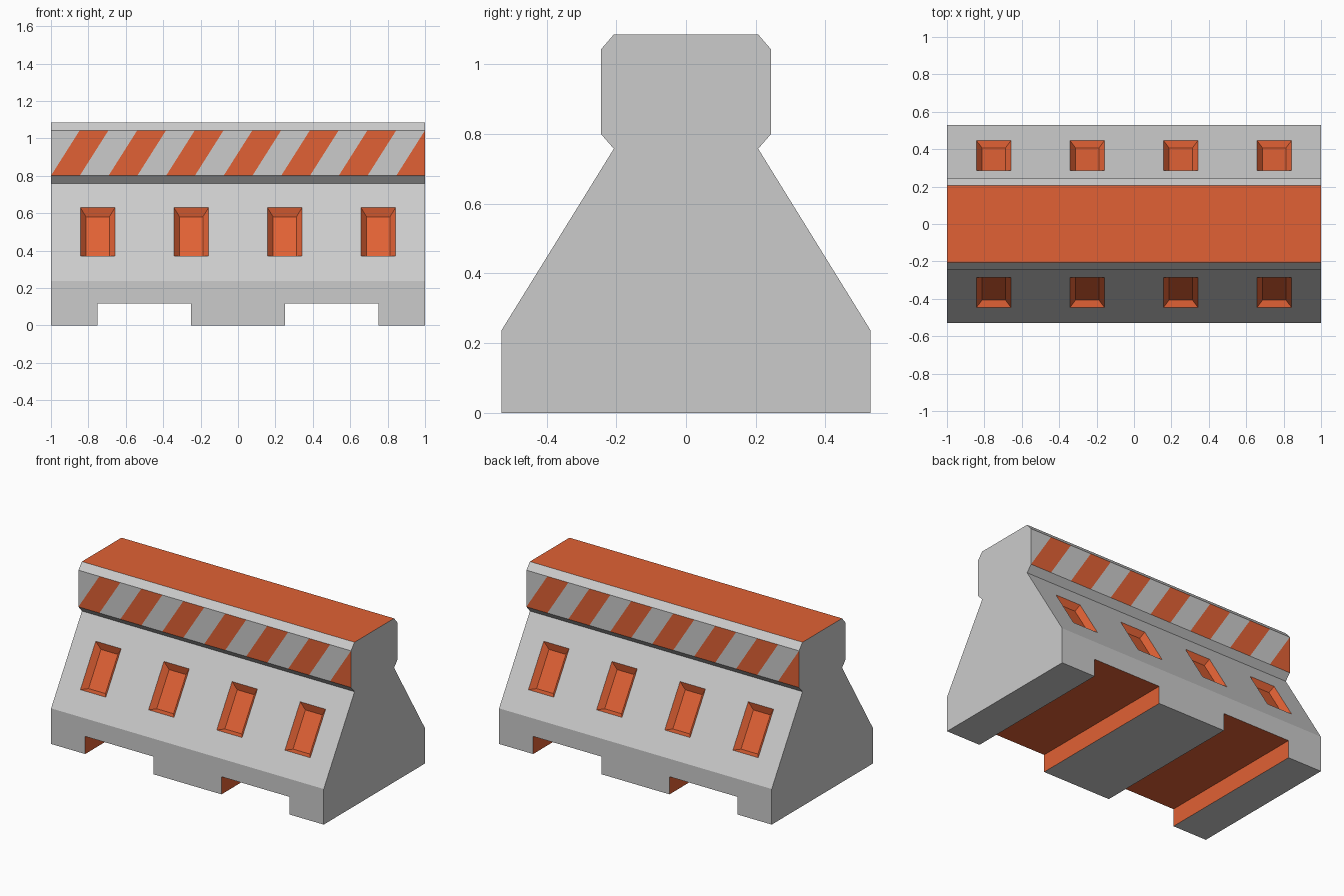
import bpy, bmesh, math
from mathutils import Vector

if "Cube" in bpy.data.objects:
    bpy.data.objects.remove(bpy.data.objects["Cube"])

orange = bpy.data.materials.new("orange_paint")
orange.diffuse_color = (0.75, 0.12, 0.035, 1)
orange.use_nodes = True
orange.node_tree.nodes["Principled BSDF"].inputs["Base Color"].default_value = orange.diffuse_color

# Barrier cross-section (half, y and z)
half = [(0.53, 0), (0.53, 0.236), (0.207, 0.758), (0.244, 0.8), (0.244, 1.043), (0.207, 1.086)]
profile = half + [(-y, z) for y, z in reversed(half)]
CAP_LO, CAP_HI, STRIPES = 0.8, 1.043, 13
W, H = 2 / STRIPES, CAP_HI - CAP_LO


def make_object(name, bm, mats):
    bmesh.ops.recalc_face_normals(bm, faces=bm.faces)
    mesh = bpy.data.meshes.new(name)
    bm.to_mesh(mesh)
    bm.free()
    for m in mats:
        mesh.materials.append(m)
    obj = bpy.data.objects.new(name, mesh)
    bpy.context.collection.objects.link(obj)
    return obj


def cap_faces(bm, side):
    return [f for f in bm.faces if f.normal.y * side > 0.99 and f.calc_center_median().z > CAP_LO]


# Barrier body: extruded profile
bm = bmesh.new()
end = bm.faces.new([bm.verts.new((-1, y, z)) for y, z in profile])
ext = bmesh.ops.extrude_face_region(bm, geom=[end])
bmesh.ops.translate(bm, vec=(2, 0, 0), verts=[v for v in ext["geom"] if isinstance(v, bmesh.types.BMVert)])
# keep both ends closed
if end not in bm.faces[:] and not any(all(v.co.x < -0.99 for v in f.verts) for f in bm.faces):
    bmesh.ops.holes_fill(bm, edges=bm.edges, sides=0)
bmesh.ops.recalc_face_normals(bm, faces=bm.faces)

# Slanted stripes cut into the front and back of the cap
for side in (-1, 1):
    d = -side
    for j in range(STRIPES):
        faces = cap_faces(bm, side)
        geom = set(faces)
        for f in faces:
            geom.update(f.edges)
            geom.update(f.verts)
        bmesh.ops.bisect_plane(bm, geom=list(geom), dist=1e-5,
                               plane_co=(d * (-1 + W * j), 0, CAP_LO),
                               plane_no=Vector((H, 0, -d * W)).normalized())
        bm.normal_update()
    for f in cap_faces(bm, side):
        c = f.calc_center_median()
        u = (d * c.x + 1) / W - (c.z - CAP_LO) / H
        f.material_index = 1 if math.floor(u) % 2 == 0 else 0

# Orange top
for f in bm.faces:
    if f.normal.z > 0.99:
        f.material_index = 1
body = make_object("barrier_body", bm, [None, orange])


# Cutters: tapered pockets in the slopes and forklift slots underneath
def slope_y(z):
    return 0.53 - (z - 0.236) * (0.53 - 0.207) / (0.758 - 0.236)


def loft(rings):
    b = bmesh.new()
    a, c = [[b.verts.new(p) for p in ring] for ring in rings]
    b.faces.new(a)
    b.faces.new(c)
    for i in range(4):
        k = (i + 1) % 4
        b.faces.new((a[i], a[k], c[k], c[i]))
    return b


def ring(cx, hw, z0, z1, inset, side):
    pts = [(-hw, z0), (hw, z0), (hw, z1), (-hw, z1)]
    return [Vector((cx + x, side * (slope_y(z) - inset), z)) for x, z in pts]


cutters = []
for side in (-1, 1):
    for cx in (-0.75, -0.25, 0.25, 0.75):
        outer = ring(cx, 0.093, 0.37, 0.63, 0, side)
        inner = ring(cx, 0.062, 0.37, 0.58, 0.041, side)
        beyond = [o + (o - i) * 0.5 for o, i in zip(outer, inner)]
        cutters.append(make_object("pocket_cutter", loft((beyond, inner)), [orange]))
for cx in (-0.5, 0.5):
    rings = [[Vector((cx + x, y, z)) for x, z in ((-0.25, -0.1), (0.25, -0.1), (0.25, 0.117), (-0.25, 0.117))]
             for y in (-0.7, 0.7)]
    cutters.append(make_object("slot_cutter", loft(rings), [orange]))

bpy.context.view_layer.objects.active = body
body.select_set(True)
for c in cutters:
    c.hide_render = True
    mod = body.modifiers.new("cut", "BOOLEAN")
    mod.operation, mod.solver, mod.object = "DIFFERENCE", "EXACT", c
    mod.material_mode = "TRANSFER"
    bpy.ops.object.modifier_apply(modifier=mod.name)
    bpy.data.objects.remove(c)
